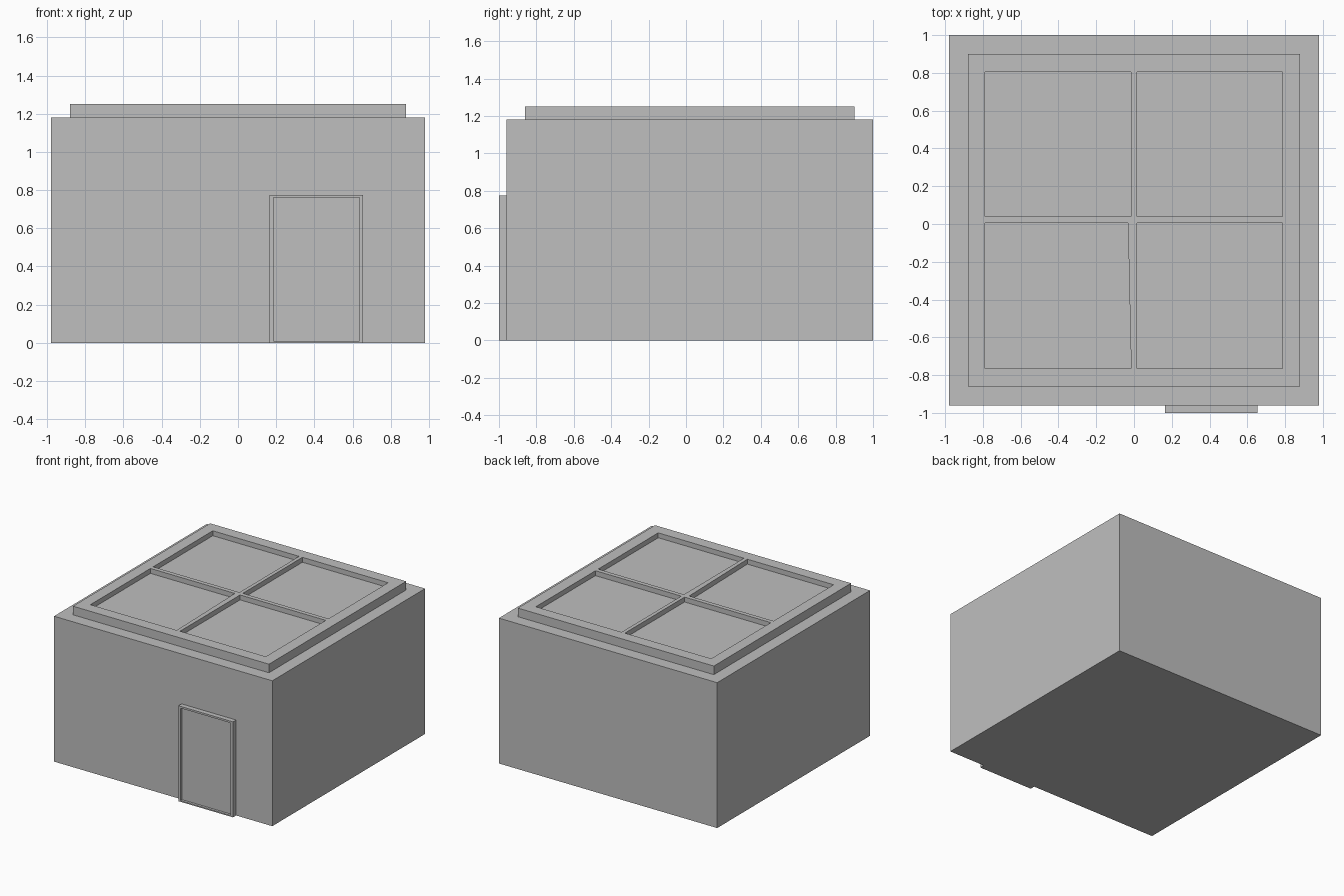
import bpy
import bmesh

if "Cube" in bpy.data.objects:
    bpy.data.objects.remove(bpy.data.objects["Cube"])

grey = bpy.data.materials.new("light_grey")
grey.use_nodes = True
grey.diffuse_color = (0.52, 0.52, 0.52, 1)
grey.node_tree.nodes["Principled BSDF"].inputs["Base Color"].default_value = (0.52, 0.52, 0.52, 1)


def prism(name, outline, z0, z1):
    """Extrude a flat outline of (x, y) points from z0 up to z1."""
    bm = bmesh.new()
    base = bm.faces.new([bm.verts.new((x, y, z0)) for x, y in outline])
    top = bmesh.ops.extrude_face_region(bm, geom=[base])["geom"]
    bmesh.ops.translate(bm, vec=(0, 0, z1 - z0),
                        verts=[v for v in top if isinstance(v, bmesh.types.BMVert)])
    bmesh.ops.recalc_face_normals(bm, faces=bm.faces)
    mesh = bpy.data.meshes.new(name)
    bm.to_mesh(mesh)
    bm.free()
    mesh.materials.append(grey)
    obj = bpy.data.objects.new(name, mesh)
    bpy.context.collection.objects.link(obj)
    return obj


def box(name, x0, x1, y0, y1, z0, z1):
    return prism(name, [(x0, y0), (x1, y0), (x1, y1), (x0, y1)], z0, z1)


def cut(target, cutter):
    """Carve the cutter out of the target and discard it."""
    mod = target.modifiers.new("recess", 'BOOLEAN')
    mod.operation = 'DIFFERENCE'
    mod.solver = 'EXACT'
    mod.object = cutter
    bpy.context.view_layer.objects.active = target
    bpy.ops.object.modifier_apply(modifier=mod.name)
    bpy.data.objects.remove(cutter)


# Main block of the building
box("building_body", -0.98, 0.98, -0.96, 1.0, 0, 1.18)

# Raised roof slab with four sunken panes
roof = box("roof_skylight", -0.88, 0.88, -0.86, 0.90, 1.18, 1.25)
floor, above = 1.21, 1.35
for x0, x1 in ((-0.79, -0.015), (0.015, 0.785)):
    for y0, y1 in ((-0.765, 0.005), (0.04, 0.805)):
        # The front left pane has a slightly slanted inner edge
        slant = 0.017 if x0 < 0 and y0 < 0 else 0
        outline = [(x0, y0), (x1, y0), (x1 - slant, y1), (x0, y1)]
        cut(roof, prism("pane_cutter", outline, floor, above))

# Door frame on the front with a sunken door panel
door = box("door", 0.165, 0.655, -1.0, -0.96, 0, 0.775)
cut(door, box("door_cutter", 0.185, 0.635, -1.1, -0.98, 0.01, 0.76))
